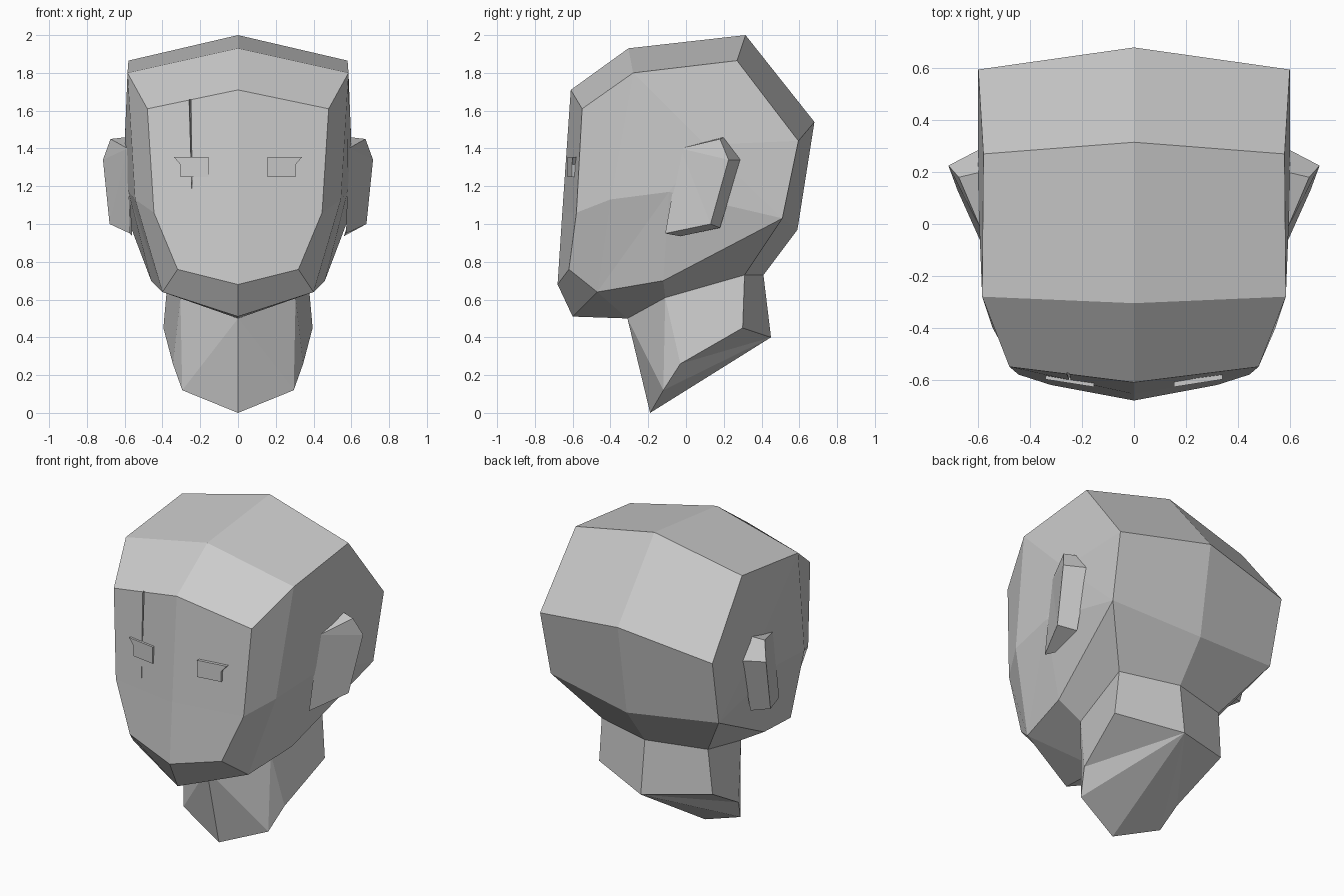
import bpy
import bmesh
from mathutils import Vector

if "Cube" in bpy.data.objects:
    bpy.data.objects.remove(bpy.data.objects["Cube"])

grey = bpy.data.materials.new("clay_grey")
grey.diffuse_color = (0.6, 0.6, 0.6, 1)
grey.use_nodes = True
grey.node_tree.nodes["Principled BSDF"].inputs["Base Color"].default_value = grey.diffuse_color


def build(name, pts, faces, mirror=True):
    """Flat-shaded mesh from named points, optionally mirrored across x = 0."""
    bm = bmesh.new()
    cache = {}

    def vert(key, s):
        x, y, z = pts[key]
        co = (s * x if x else 0.0, y, z)
        if co not in cache:
            cache[co] = bm.verts.new(co)
        return cache[co]

    for s in ((1, -1) if mirror else (1,)):
        for f in faces:
            ring = [vert(k, s) for k in f.split()]
            bm.faces.new(ring if s > 0 else ring[::-1])
    bmesh.ops.recalc_face_normals(bm, faces=bm.faces)
    me = bpy.data.meshes.new(name)
    bm.to_mesh(me)
    bm.free()
    me.materials.append(grey)
    ob = bpy.data.objects.new(name, me)
    bpy.context.collection.objects.link(ob)
    return ob


# Head and neck: right half
head_pts = {
    # centre line, from brow over the crown to the nape
    "brow0": (0, -.61, 1.71), "top0": (0, -.305, 1.93), "crown0": (0, .315, 2.0),
    "back0": (0, .68, 1.54), "occ0": (0, .59, .97), "nape0": (0, .41, .73),
    # centre line, neck end, throat, chin and face
    "base0": (0, .45, .40), "tip0": (0, -.19, 0), "throat0": (0, -.31, .50),
    "chinb0": (0, -.60, .51), "chin0": (0, -.68, .68), "nose0": (0, -.655, 1.06),
    # side outline
    "brow": (.48, -.55, 1.61), "top": (.585, -.28, 1.80), "crown": (.58, .27, 1.865),
    "back": (.60, .595, 1.44), "occ": (.585, .51, 1.03), "jaw": (.46, -.12, .70),
    "jawf": (.40, -.47, .64), "chin": (.32, -.62, .76), "cheek": (.445, -.58, 1.06),
    # side plane
    "temple": (.545, -.40, 1.13), "lobe": (.58, -.09, 1.17), "over": (.60, .10, 1.42),
    # neck side
    "nape": (.37, .31, .73), "throat": (.305, -.11, .61), "base": (.395, .30, .45),
    "collar": (.345, -.03, .26), "tip": (.295, -.12, .12),
}
head_faces = [
    "brow0 top0 top brow", "top0 crown0 crown top", "crown0 back0 back crown",
    "back0 occ0 occ back", "occ0 nape0 nape occ",
    "brow0 brow cheek nose0", "nose0 cheek chin chin0", "chin0 chin jawf chinb0",
    "brow top temple cheek", "cheek temple jawf chin", "temple lobe jawf",
    "lobe jaw jawf", "lobe occ jaw", "top over lobe temple", "top crown over",
    "crown back over", "over back occ", "over occ lobe",
    "chinb0 jawf throat0", "jawf jaw throat throat0", "jaw occ nape throat",
    "nape0 base0 base nape", "nape base collar throat", "throat collar tip",
    "throat tip throat0", "throat0 tip tip0",
    "base0 tip0 tip", "base0 tip collar", "base0 collar base",
]
head = build("head", head_pts, head_faces)

# Ears: slanted front plate with a rim running back into the head
ear_pts = {
    "a": (.585, -.03, 1.40), "b": (.675, .18, 1.45), "c": (.715, .225, 1.34),
    "d": (.68, .13, 1.0), "e": (.572, -.11, .95),
    "b2": (.59, .20, 1.46), "c2": (.59, .29, 1.34), "d2": (.575, .18, .98),
    "e2": (.56, -.03, .935),
}
ear_faces = ["a b c", "a c d", "a d e", "b b2 c2 c", "c c2 d2 d",
             "d d2 e2 e", "a b2 b", "a e e2 d2 c2 b2"]
build("ears", ear_pts, ear_faces)

# Eyes: thin slabs with an outer upper-lid flange, following the face slope
outline = [(.155, 1.355), (.34, 1.355), (.305, 1.315), (.305, 1.25), (.155, 1.25)]
eye_pts = {}
for i, (x, z) in enumerate(outline):
    y = -.652 + .157 * x
    eye_pts[f"f{i}"] = (x, y, z)
    eye_pts[f"k{i}"] = (x, y + .05, z)
eye_faces = ["f0 f1 f2 f3 f4", "k4 k3 k2 k1 k0"]
eye_faces += [f"f{i} k{i} k{(i + 1) % 5} f{(i + 1) % 5}" for i in range(5)]
build("eyes", eye_pts, eye_faces)

# Scar: shallow groove down one brow, cut with a slim wedge
scar_pts = {
    "l1": (-.275, -.70, 1.66), "r1": (-.225, -.70, 1.66), "d1": (-.255, -.545, 1.66),
    "l2": (-.25, -.70, 1.13), "r2": (-.235, -.70, 1.13), "d2": (-.243, -.608, 1.13),
}
scar = build("scar_cutter", scar_pts,
             ["l1 r1 d1", "l2 d2 r2", "l1 l2 r2 r1", "r1 r2 d2 d1", "d1 d2 l2 l1"], False)
scar.hide_render = True
scar.hide_viewport = True
cut = head.modifiers.new("scar", 'BOOLEAN')
cut.operation = 'DIFFERENCE'
cut.solver = 'EXACT'
cut.object = scar
